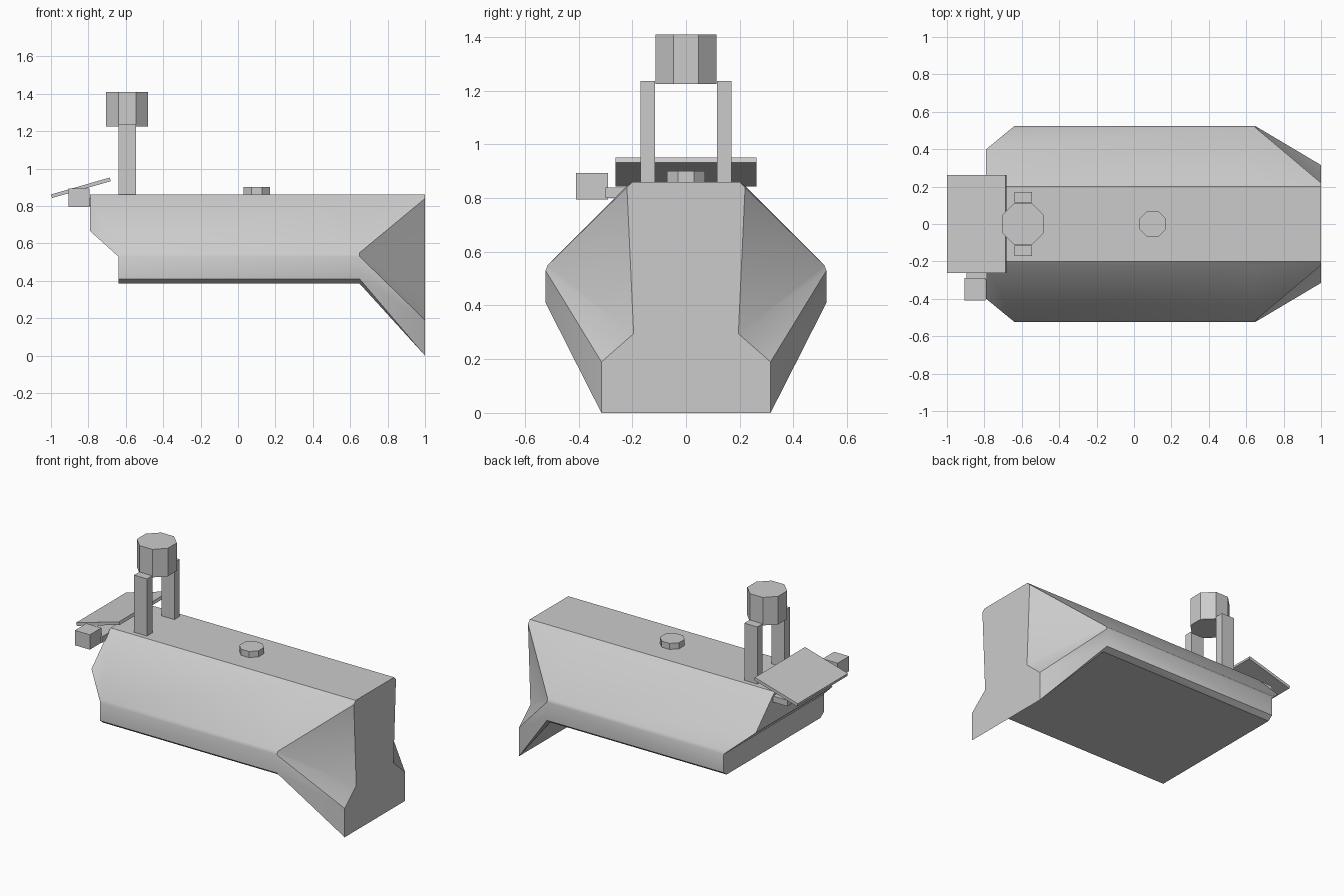
import bpy, bmesh, math
from mathutils import Matrix

if "Cube" in bpy.data.objects:
    bpy.data.objects.remove(bpy.data.objects["Cube"], do_unlink=True)

grey = bpy.data.materials.new("plain grey")
grey.use_nodes = True
COLOUR = (0.6, 0.6, 0.6, 1)
grey.diffuse_color = COLOUR
grey.node_tree.nodes["Principled BSDF"].inputs["Base Color"].default_value = COLOUR


def finish(name, bm):
    bmesh.ops.recalc_face_normals(bm, faces=bm.faces)
    mesh = bpy.data.meshes.new(name)
    bm.to_mesh(mesh)
    bm.free()
    mesh.materials.append(grey)
    obj = bpy.data.objects.new(name, mesh)
    bpy.context.collection.objects.link(obj)
    return obj


def box(name, x, y, z, tilt=0):
    """Box from (min, max) spans, optionally tilted about the y axis."""
    size = [b - a for a, b in (x, y, z)]
    centre = [(a + b) / 2 for a, b in (x, y, z)]
    bm = bmesh.new()
    matrix = (Matrix.Translation(centre) @ Matrix.Rotation(tilt, 4, "Y")
              @ Matrix.Diagonal((*size, 1)))
    bmesh.ops.create_cube(bm, size=1, matrix=matrix)
    return finish(name, bm)


def octagon(name, x, half_width, bottom, top):
    """Upright eight-sided drum with flats facing the axes."""
    bm = bmesh.new()
    radius = half_width / math.cos(math.pi / 8)
    matrix = (Matrix.Translation((x, 0, (bottom + top) / 2))
              @ Matrix.Rotation(math.pi / 8, 4, "Z"))
    bmesh.ops.create_cone(bm, cap_ends=True, segments=8, radius1=radius,
                          radius2=radius, depth=top - bottom, matrix=matrix)
    return finish(name, bm)


# Hull: half cross-sections from roof to floor, joined and mirrored
profile = [(0.2, 0.86), (0.22, 0.845), (0.515, 0.55),
           (0.523, 0.53), (0.523, 0.41), (0.49, 0.385)]
plough = [(0.2, 0.86), (0.22, 0.84), (0.195, 0.295),
          (0.315, 0.19), (0.315, 0.0), (0.315, 0.0)]
back = [(-0.64, y, z) for y, z in profile]
front = [(0.65, y, z) for y, z in profile]
nose = [(1.0, y, z) for y, z in plough]
overhang = [(-0.79, *profile[0]), (-0.79, *profile[1]), (-0.79, 0.4, 0.665)] + back[3:]

bm = bmesh.new()
sections = [{side: [bm.verts.new((x, side * y, z)) for x, y, z in section]
             for side in (1, -1)}
            for section in (overhang, back, front, nose)]
last = len(profile) - 1
for a, b in zip(sections, sections[1:]):
    for side in (1, -1):
        p, q = a[side], b[side]
        for i in range(last):
            bm.faces.new((p[i], p[i + 1], q[i]))
            bm.faces.new((p[i + 1], q[i + 1], q[i]))
    for i in (0, last):
        bm.faces.new((a[1][i], b[1][i], b[-1][i], a[-1][i]))
for end in (sections[0], sections[-1]):
    for i in range(last):
        bm.faces.new((end[1][i], end[1][i + 1], end[-1][i + 1], end[-1][i]))
bmesh.ops.remove_doubles(bm, verts=bm.verts, dist=0.0005)
bmesh.ops.dissolve_degenerate(bm, edges=bm.edges, dist=0.0005)
bmesh.ops.dissolve_limit(bm, angle_limit=0.01, verts=bm.verts, edges=bm.edges)
hull = finish("hull", bm)
bpy.ops.object.select_all(action="DESELECT")
hull.select_set(True)
bpy.context.view_layer.objects.active = hull
bpy.ops.object.shade_smooth_by_angle(angle=math.radians(32))

# Roof hatch
octagon("roof_hatch", 0.1, 0.07, 0.85, 0.9)

# Raised drum on two posts
octagon("drum", -0.593, 0.113, 1.225, 1.41)
for side, label in ((1, "back"), (-1, "front")):
    inner, outer = sorted((side * 0.115, side * 0.17))
    box(label + "_post", (-0.64, -0.545), (inner, outer), (0.85, 1.237))

# Tilted end panel, its crossbar and side box
box("tilted_panel", (-1.003, -0.677), (-0.262, 0.262), (0.887, 0.907), math.radians(-16))
box("panel_crossbar", (-0.895, -0.785), (-0.3, 0.22), (0.8, 0.84))
box("side_box", (-0.905, -0.795), (-0.41, -0.29), (0.795, 0.893))
